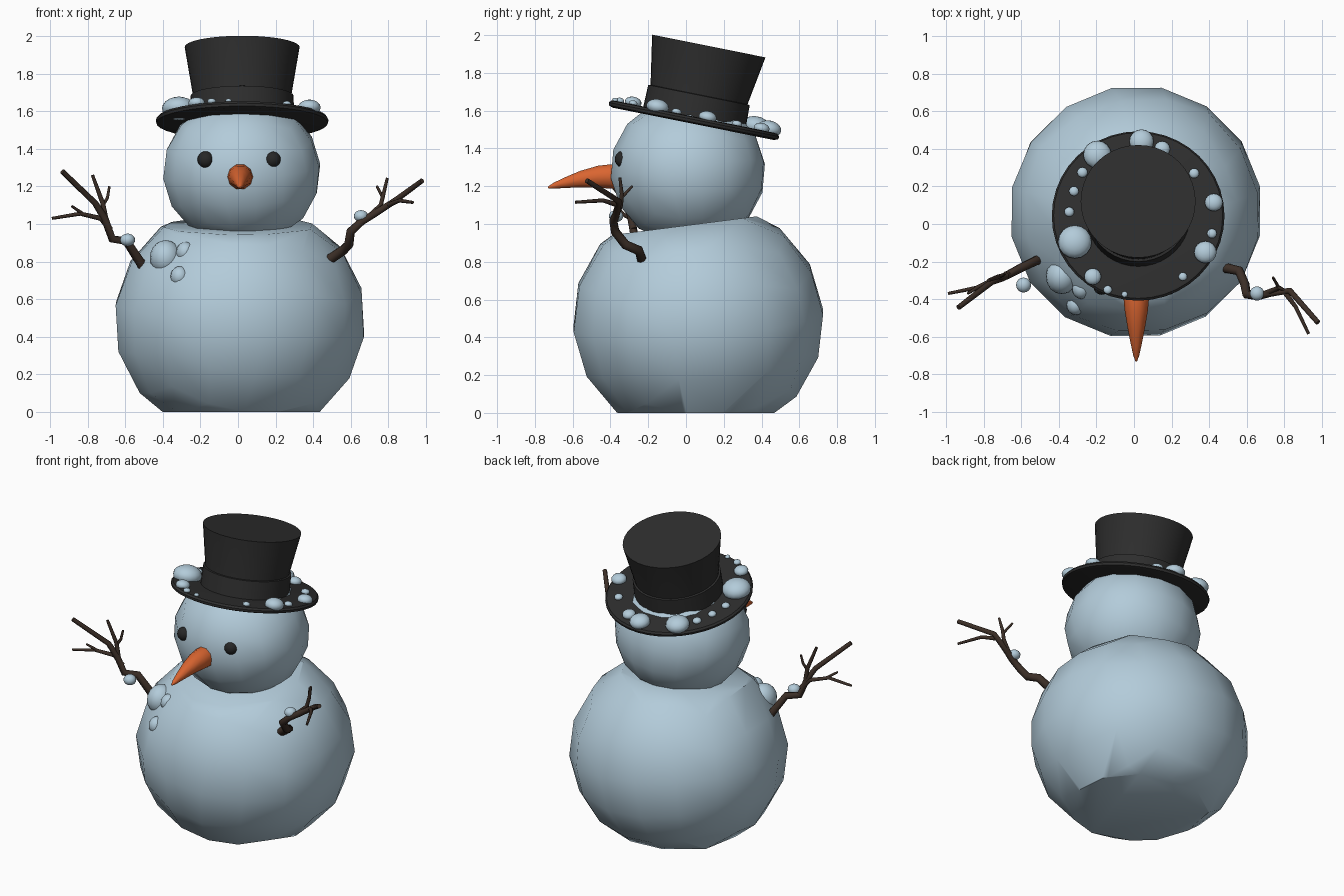
import bpy, bmesh, math
from mathutils import Vector, Matrix, Euler

if "Cube" in bpy.data.objects:
    bpy.data.objects.remove(bpy.data.objects["Cube"])


def material(name, rgb):
    m = bpy.data.materials.new(name)
    m.diffuse_color = (*rgb, 1)
    m.use_nodes = True
    m.node_tree.nodes["Principled BSDF"].inputs["Base Color"].default_value = m.diffuse_color
    return m


SNOW = material("pale_blue_snow", (0.45, 0.60, 0.70))
BLACK = material("black_felt", (0.027, 0.027, 0.027))
COAL = material("coal", (0.02, 0.02, 0.02))
ORANGE = material("carrot_orange", (0.70, 0.13, 0.03))
BARK = material("brown_bark", (0.045, 0.028, 0.02))


def finish(ob, angle=40):
    bpy.ops.object.select_all(action='DESELECT')
    ob.select_set(True)
    bpy.context.view_layer.objects.active = ob
    bpy.ops.object.shade_smooth_by_angle(angle=math.radians(angle))


def mesh_object(name, bm, mat, angle=40):
    bmesh.ops.recalc_face_normals(bm, faces=bm.faces)
    me = bpy.data.meshes.new(name)
    bm.to_mesh(me)
    bm.free()
    ob = bpy.data.objects.new(name, me)
    bpy.context.collection.objects.link(ob)
    me.materials.append(mat)
    finish(ob, angle)
    return ob


def snowball(name, centre, radii, rot, cuts=()):
    """Rounded cube of 16 sides, trimmed flat by (point, normal) planes."""
    bm = bmesh.new()
    bmesh.ops.create_cube(bm, size=2)
    bmesh.ops.subdivide_edges(bm, edges=bm.edges, cuts=3, use_grid_fill=True)
    for v in bm.verts:
        v.co = Vector([math.tan(c * math.pi / 4) for c in v.co]).normalized()
        v.co.rotate(Euler(rot))
        v.co = Vector(centre) + v.co * Vector(radii)
    for point, normal in cuts:
        bmesh.ops.bisect_plane(bm, geom=bm.verts[:] + bm.edges[:] + bm.faces[:],
                               plane_co=point, plane_no=normal, clear_outer=True)
        bmesh.ops.holes_fill(bm, edges=[e for e in bm.edges if e.is_boundary])
    return mesh_object(name, bm, SNOW)


def tubes(name, paths, mat, sides=2, angle=50):
    """Tapering tubes; each path is a list of (x, y, z, radius)."""
    cu = bpy.data.curves.new(name, 'CURVE')
    cu.dimensions = '3D'
    cu.bevel_depth = 1
    cu.bevel_resolution = sides
    cu.use_fill_caps = True
    for path in paths:
        sp = cu.splines.new('POLY')
        sp.points.add(len(path) - 1)
        for p, (x, y, z, r) in zip(sp.points, path):
            p.co = (x, y, z, 1)
            p.radius = r
    cu.materials.append(mat)
    ob = bpy.data.objects.new(name, cu)
    bpy.context.collection.objects.link(ob)
    bpy.ops.object.select_all(action='DESELECT')
    ob.select_set(True)
    bpy.context.view_layer.objects.active = ob
    bpy.ops.object.convert(target='MESH')
    finish(bpy.context.object, angle)


def ball(name, centre, radii, mat, tilt=0.0):
    bm = bmesh.new()
    bmesh.ops.create_uvsphere(bm, u_segments=16, v_segments=10, radius=1)
    bm.transform(Matrix.Translation(centre) @ Matrix.Rotation(tilt, 4, 'X')
                 @ Matrix.Diagonal((*radii, 1)))
    return mesh_object(name, bm, mat)


def lathe(name, profile, mat, matrix, steps=40):
    bm = bmesh.new()
    vs = [bm.verts.new((r, 0, z)) for r, z in profile]
    es = [bm.edges.new(p) for p in zip(vs, vs[1:])]
    bmesh.ops.spin(bm, geom=vs + es, cent=(0, 0, 0), axis=(0, 0, 1),
                   angle=2 * math.pi, steps=steps)
    bmesh.ops.remove_doubles(bm, verts=bm.verts, dist=0.0005)
    bm.transform(matrix)
    return mesh_object(name, bm, mat, 35)


# Body with flat base and slightly sloping neck, and head
snowball("body", (0.01, 0.065, 0.49), (0.68, 0.675, 0.635), (0.1, 0.12, 0.2),
         [((0, 0, 0), (0, 0, -1)), ((0, 0.06, 1.0), (0, -0.129, 1))])
snowball("head", (0.02, 0.01, 1.28), (0.425, 0.415, 0.395), (0.1, -0.1, 0.15))

# Eyes and carrot nose
for side, x in (("left", -0.172), ("right", 0.184)):
    ball(side + "_eye", (x, -0.335, 1.343), (0.044, 0.042, 0.044), COAL)
tubes("carrot_nose", [[(0.012, -0.30, 1.25, 0.06), (0.012, -0.37, 1.252, 0.07),
                       (0.012, -0.46, 1.25, 0.062), (0.012, -0.55, 1.238, 0.047),
                       (0.012, -0.64, 1.218, 0.029), (0.012, -0.70, 1.202, 0.016),
                       (0.012, -0.73, 1.193, 0.005)]], ORANGE, 3)

# Stick arms, each a branch with twigs
tubes("left_arm", [
    [(-0.48, -0.16, 0.73, 0.026), (-0.51, -0.19, 0.78, 0.026), (-0.595, -0.23, 0.91, 0.024),
     (-0.67, -0.27, 0.92, 0.022), (-0.71, -0.29, 1.03, 0.020), (-0.76, -0.31, 1.11, 0.017),
     (-0.935, -0.445, 1.28, 0.014)],
    [(-0.68, -0.275, 0.97, 0.018), (-0.73, -0.29, 1.03, 0.014), (-0.84, -0.34, 1.055, 0.011),
     (-0.99, -0.37, 1.03, 0.008)],
    [(-0.82, -0.33, 1.05, 0.010), (-0.885, -0.37, 1.095, 0.007)],
    [(-0.70, -0.285, 1.00, 0.016), (-0.72, -0.28, 1.11, 0.013), (-0.775, -0.30, 1.26, 0.009)],
    [(-0.72, -0.28, 1.10, 0.010), (-0.695, -0.27, 1.14, 0.009), (-0.685, -0.26, 1.20, 0.007)],
], BARK)
tubes("right_arm", [
    [(0.47, -0.23, 0.80, 0.027), (0.56, -0.25, 0.86, 0.026), (0.59, -0.32, 0.89, 0.025),
     (0.60, -0.375, 0.96, 0.024), (0.66, -0.385, 1.015, 0.022), (0.72, -0.37, 1.05, 0.020),
     (0.83, -0.355, 1.12, 0.017), (0.98, -0.525, 1.23, 0.014)],
    [(0.80, -0.36, 1.10, 0.014), (0.86, -0.44, 1.125, 0.011), (0.93, -0.585, 1.115, 0.008)],
    [(0.70, -0.37, 1.04, 0.016), (0.76, -0.345, 1.10, 0.013), (0.775, -0.34, 1.16, 0.011),
     (0.795, -0.35, 1.245, 0.008)],
    [(0.772, -0.34, 1.14, 0.009), (0.74, -0.285, 1.20, 0.007)],
], BARK)

# Top hat leaning back: brim, band and flared crown
TILT = -0.198
HAT = Matrix.Translation((0.022, 0.042, 1.55)) @ Matrix.Rotation(TILT, 4, 'X')
lathe("hat_brim", [(0, -0.02), (0.435, -0.02), (0.457, -0.012), (0.46, 0.003),
                   (0.45, 0.015), (0.43, 0.018), (0, 0.018)], BLACK, HAT)
lathe("hat_band", [(0, 0.01), (0.277, 0.01), (0.274, 0.135), (0.26, 0.138), (0, 0.138)],
      BLACK, HAT)
lathe("hat_crown", [(0, 0.02), (0.255, 0.02), (0.262, 0.138), (0.306, 0.40), (0, 0.40)],
      BLACK, HAT)

# Snow lumps on the brim: x, y, radius
lumps = [(-0.195, 0.37, 0.075), (0.04, 0.44, 0.065), (0.15, 0.40, 0.042), (0.32, 0.27, 0.027),
         (0.425, 0.115, 0.048), (0.415, -0.05, 0.026), (0.38, -0.15, 0.06), (0.26, -0.28, 0.023),
         (-0.05, -0.375, 0.016), (-0.14, -0.35, 0.023), (-0.22, -0.28, 0.045),
         (-0.315, -0.095, 0.09), (-0.345, 0.065, 0.026), (-0.32, 0.175, 0.026),
         (-0.275, 0.275, 0.028)]
for x, y, r in lumps:
    z = 1.57 - 0.2 * (y - 0.042) + 0.2 * r
    ball("brim_snow", (x, y, z), (r, r, r * 0.68), SNOW, TILT)

# Snow lumps on the chest and arms
for x, y, z, r in [(-0.385, -0.28, 0.82, 0.094), (-0.28, -0.345, 0.85, 0.055),
                   (-0.31, -0.43, 0.72, 0.055)]:
    ball("chest_snow", (x, y, z), (r * 0.9, r, r), SNOW)
ball("left_arm_snow", (-0.588, -0.325, 0.915), (0.04, 0.04, 0.034), SNOW)
ball("right_arm_snow", (0.655, -0.37, 1.042), (0.038, 0.038, 0.032), SNOW)
